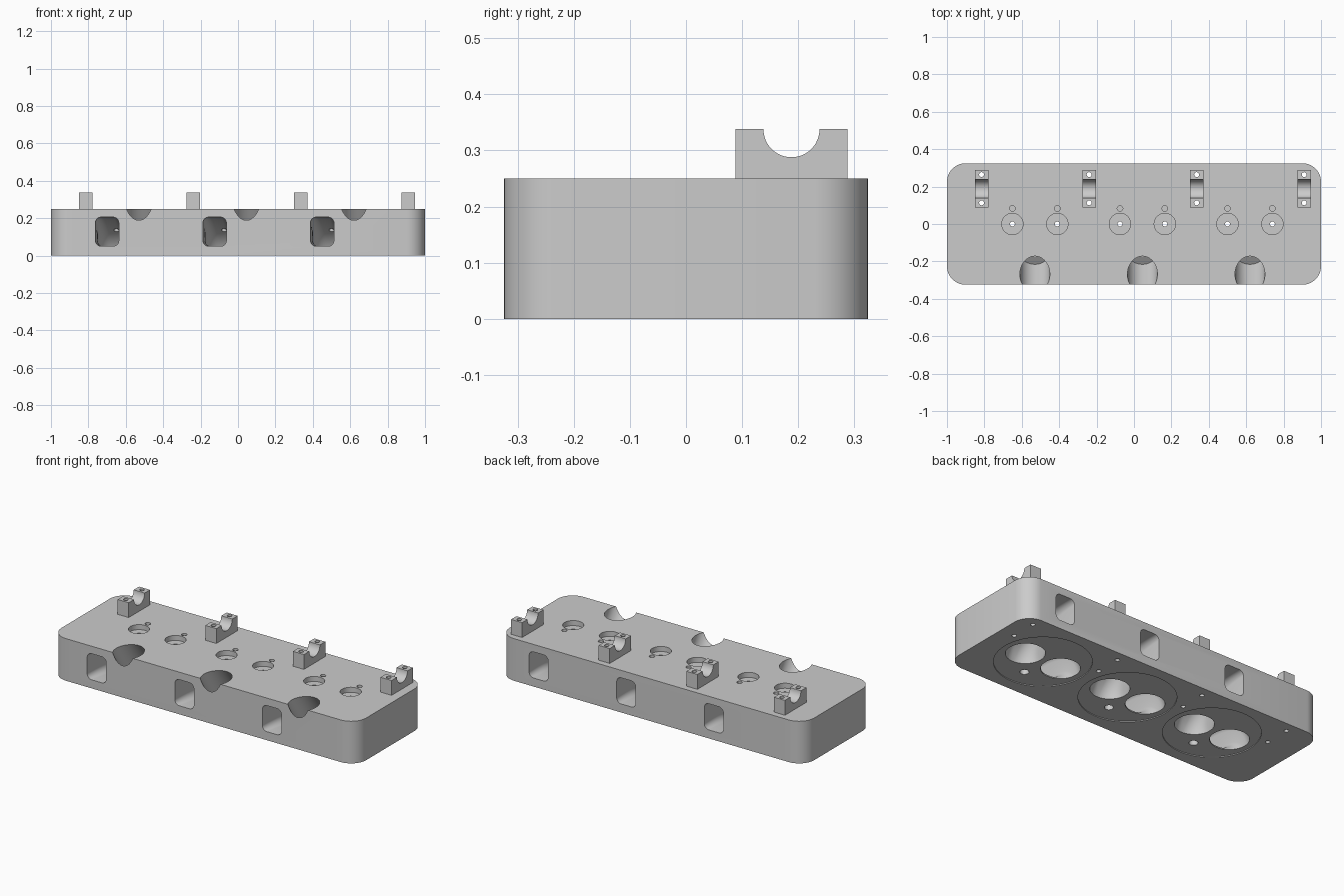
import bpy, bmesh
from math import cos, sin, pi, radians
from mathutils import Vector

if "Cube" in bpy.data.objects:
    bpy.data.objects.remove(bpy.data.objects["Cube"])

CYL_X = [-0.53, 0.045, 0.62]               # cylinder centres
TOWER_X = [-0.815, -0.24, 0.335, 0.91]     # camshaft bearing towers
TOP, HALF_Y, VALVE_DX = 0.25, 0.325, 0.12


def rounded_rect(hw, hh, r, n=12):
    pts = []
    for k, (sx, sy) in enumerate([(1, 1), (-1, 1), (-1, -1), (1, -1)]):
        for i in range(n):
            a = (k + (i + 0.5) / n) * pi / 2
            pts.append((sx * (hw - r) + r * cos(a), sy * (hh - r) + r * sin(a)))
    return pts


def loft(bm, rings):
    rows = [[bm.verts.new(p) for p in ring] for ring in rings]
    n = len(rows[0])
    for a, b in zip(rows, rows[1:]):
        for i in range(n):
            j = (i + 1) % n
            bm.faces.new((a[i], a[j], b[j], b[i]))
    bm.faces.new(rows[0][::-1])
    bm.faces.new(rows[-1])


def tube(bm, start, end, r, n=32):
    start, end = Vector(start), Vector(end)
    d = (end - start).normalized()
    u = Vector((1, 0, 0))
    v = d.cross(u)
    ring = [r * (cos(2 * pi * i / n) * u + sin(2 * pi * i / n) * v) for i in range(n)]
    loft(bm, [[c + p for p in ring] for c in (start, end)])


def finish(bm, name, cutter=False):
    bmesh.ops.recalc_face_normals(bm, faces=bm.faces)
    mesh = bpy.data.meshes.new(name)
    bm.to_mesh(mesh)
    bm.free()
    ob = bpy.data.objects.new(name, mesh)
    bpy.context.collection.objects.link(ob)
    ob.hide_render = cutter
    return ob


def cut(ob, cutters):
    bpy.context.view_layer.objects.active = ob
    for c in cutters:
        m = ob.modifiers.new(c.name, 'BOOLEAN')
        m.operation, m.solver, m.object = 'DIFFERENCE', 'EXACT', c
        bpy.ops.object.modifier_apply(modifier=m.name)


def port(bm, x_face, x_valve, side):
    # rounded-rectangle mouth sweeping round and down into a circular valve seat
    rings, steps = [], 14
    for i in range(-1, steps + 2):
        t = min(max(i / steps, 0), 1)
        y = (1 - t) ** 2 * HALF_Y + 2 * t * (1 - t) * 0.03
        z = (1 - t) ** 2 * 0.128 + 2 * t * (1 - t) * 0.13
        if i < 0:
            y += 0.03
        if i > steps:
            z -= 0.03
        x = x_face + (x_valve - x_face) * t
        hw = 0.0625 + 0.0425 * t ** 2
        hh = 0.0775 + 0.0275 * t ** 2
        r = 0.03 + (min(hw, hh) - 0.03) * t
        a = t * pi / 2
        rings.append([(x + u, side * (y - v * sin(a)), z + v * cos(a))
                      for u, v in rounded_rect(hw, hh, r)])
    loft(bm, rings)


# Main casting
bm = bmesh.new()
outline = rounded_rect(1, HALF_Y, 0.1)
loft(bm, [[(x, y, z) for x, y in outline] for z in (0, TOP)])
head = finish(bm, "head_casting")

# Bearing towers with half-round saddles
bm = bmesh.new()
saddle = [(0.188 + 0.05 * cos(pi * i / 24), 0.338 - 0.05 * sin(pi * i / 24)) for i in range(25)]
profile = [(0.088, TOP), (0.288, TOP), (0.288, 0.338)] + saddle + [(0.088, 0.338)]
for x in TOWER_X:
    loft(bm, [[(x + s * 0.036, y, z) for y, z in profile] for s in (-1, 1)])
towers = finish(bm, "bearing_towers")

# Cutters: shallow chamber recesses, ports, pockets and small holes
recess, ports, pockets, holes = (bmesh.new() for _ in range(4))
tilt = radians(35)
axis = Vector((0, sin(tilt), -cos(tilt)))
for cx in CYL_X:
    tube(recess, (cx, 0, -0.03), (cx, 0, 0.005), 0.258, 96)
    port(ports, cx - 0.17, cx - VALVE_DX, -1)
    port(ports, cx + VALVE_DX, cx + VALVE_DX, 1)
    # inclined plug well and its threaded hole
    floor = Vector((cx, -0.15, 0.079))
    tube(pockets, floor - axis * 0.4, floor, 0.08, 64)
    tube(holes, (cx, -0.15, -0.05), (cx, -0.15, 0.09), 0.024)
    for s in (-1, 1):
        vx = cx + s * VALVE_DX
        tube(pockets, (vx, 0, 0.3), (vx, 0, 0.22), 0.057, 48)        # spring seat
        tube(pockets, (vx, 0.083, 0.3), (vx, 0.083, 0.21), 0.015)    # oil drain
        tube(holes, (vx, 0, 0.24), (vx, 0, 0.04), 0.013)             # valve guide
finish_list = [finish(b, n, True) for b, n in
               ((recess, "chamber_cutter"), (ports, "port_cutter"), (pockets, "pocket_cutter"),
                (holes, "hole_cutter"))]

# Bolt holes run through towers and casting
bolts = bmesh.new()
for x in TOWER_X:
    for y in (0.113, 0.264):
        tube(bolts, (x, y, -0.05), (x, y, 0.4), 0.013, 24)
bolt_cutter = finish(bolts, "bolt_cutter", True)

cut(head, finish_list + [bolt_cutter])
cut(towers, [bolt_cutter])
for c in finish_list + [bolt_cutter]:
    bpy.data.objects.remove(c)

# Smooth curved walls, sharp edges
for ob in (head, towers):
    bpy.ops.object.select_all(action='DESELECT')
    ob.select_set(True)
    bpy.context.view_layer.objects.active = ob
    bpy.ops.object.shade_smooth_by_angle(angle=radians(30))
